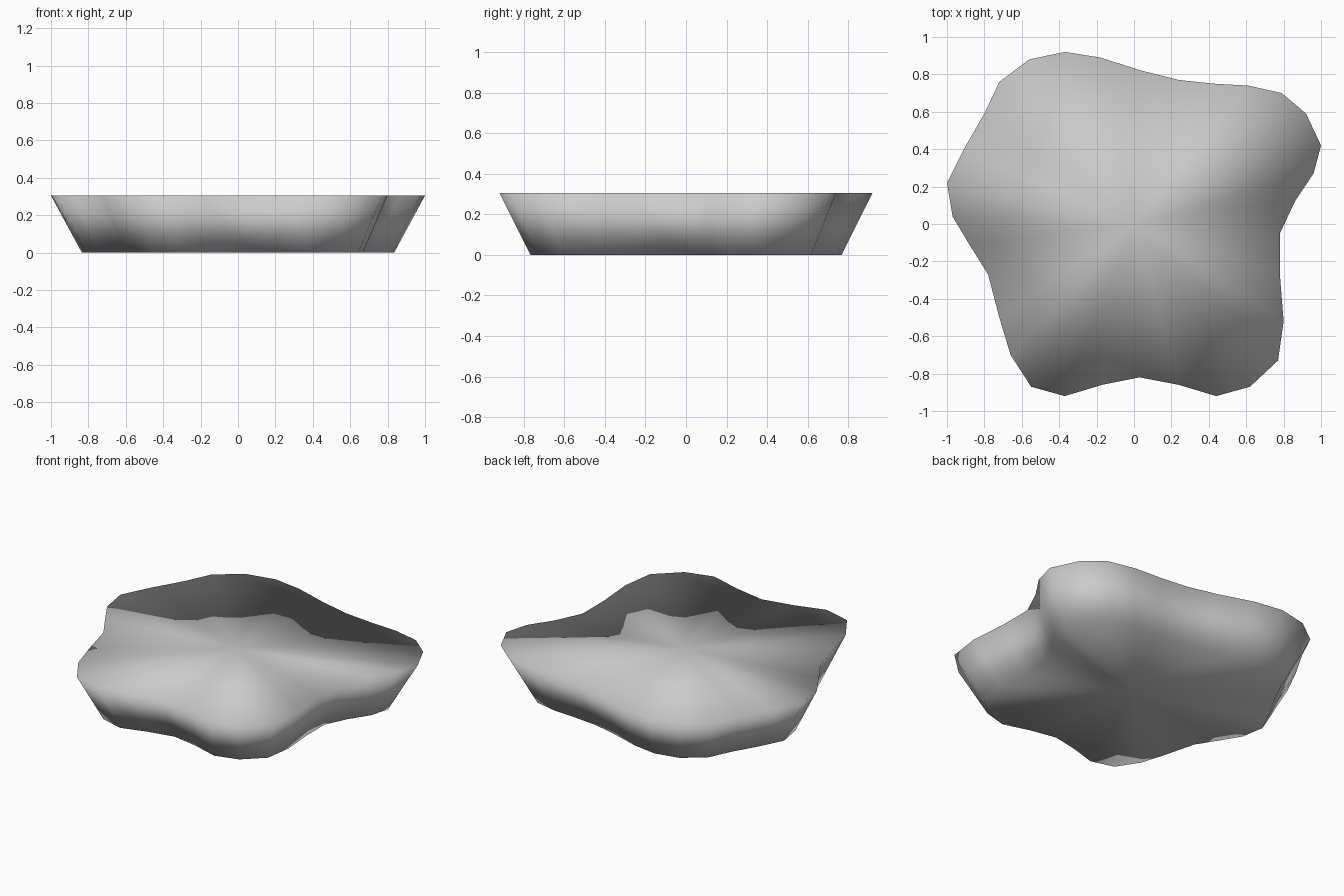
import bpy
import bmesh
from mathutils import Vector

default_cube = bpy.data.objects.get("Cube")
if default_cube:
    bpy.data.objects.remove(default_cube, do_unlink=True)

HEIGHT = 0.305
BASE_SCALE = 0.835

# Wavy rim outline, clockwise from the right-hand tip
OUTLINE = [
    (-1, .22), (-.91, .4), (-.8, .59), (-.72, .76), (-.56, .88), (-.37, .92),
    (-.18, .89), (.04, .82), (.24, .77), (.43, .75), (.61, .74), (.79, .7),
    (.92, .59), (1, .42), (.96, .27), (.86, .12), (.78, -.05), (.78, -.27),
    (.8, -.52), (.77, -.73), (.62, -.87), (.44, -.92), (.24, -.86),
    (.03, -.82), (-.17, -.86), (-.37, -.92), (-.55, -.87), (-.66, -.7),
    (-.72, -.5), (-.78, -.27), (-.88, -.11), (-.97, .04),
]


def make_material(name, colour):
    material = bpy.data.materials.new(name)
    material.use_nodes = True
    material.diffuse_color = colour
    shader = material.node_tree.nodes["Principled BSDF"]
    shader.inputs["Base Color"].default_value = colour
    return material


def add_ring(bm, scale, height):
    return [bm.verts.new(Vector((x * scale, y * scale, height))) for x, y in OUTLINE]


def add_fan(bm, ring, height):
    """Close a ring with triangles that meet at its centre."""
    centre = bm.verts.new((0, 0, height))
    for i, vert in enumerate(ring):
        bm.faces.new((ring[i - 1], vert, centre))


# Slab: wide top, narrower base, sloping sides between them
bm = bmesh.new()
base = add_ring(bm, BASE_SCALE, 0)
rim = add_ring(bm, 1, HEIGHT)
for i in range(len(rim)):
    bm.faces.new((base[i - 1], base[i], rim[i], rim[i - 1]))
add_fan(bm, base, 0)
add_fan(bm, rim, HEIGHT)
bmesh.ops.recalc_face_normals(bm, faces=bm.faces)

# Soft shading runs across the rim as well
for face in bm.faces:
    face.smooth = True

mesh = bpy.data.meshes.new("ground_slab")
bm.to_mesh(mesh)
bm.free()
mesh.materials.append(make_material("plain grey", (0.6, 0.6, 0.6, 1)))
slab = bpy.data.objects.new("ground_slab", mesh)
bpy.context.collection.objects.link(slab)
